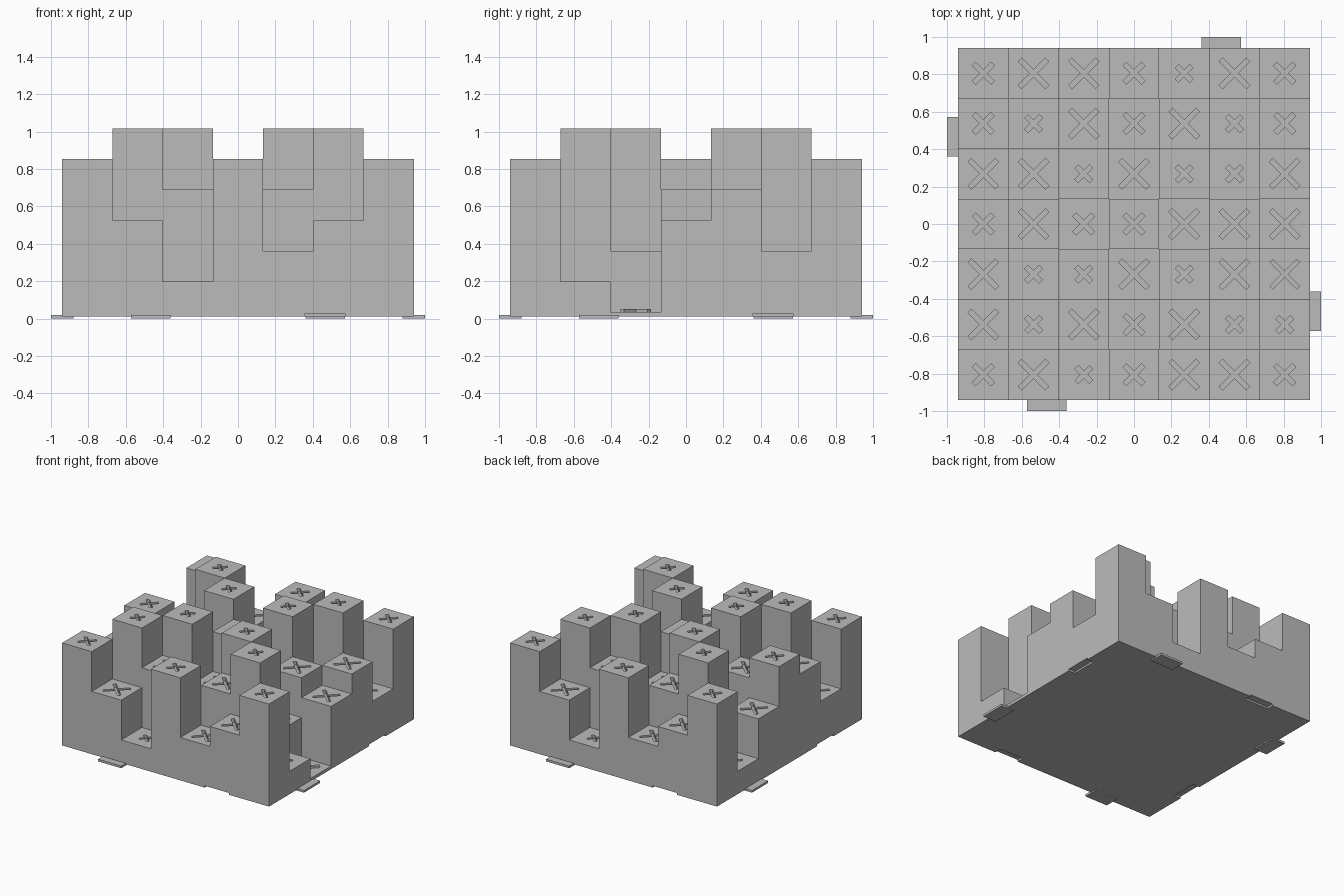
import bpy, bmesh, math
from mathutils import Matrix

if "Cube" in bpy.data.objects:
    bpy.data.objects.remove(bpy.data.objects["Cube"])

HALF = 0.94
CELL = 2 * HALF / 7
UNDER = 0.025           # underside of the towers, above the base plate

# Tower levels and cross sizes, front row first, left to right
LEVELS = ["5315235", "2642461", "4163620", "5425243", "3263614", "1642462", "5325135"]
CROSSES = ["mlsmllm", "lslmlss", "lsslsll", "mlmmlll", "llslssl", "mslmlsm", "mllmslm"]
CROSS_SIZE = {"s": (0.048, 0.026), "m": (0.059, 0.026), "l": (0.082, 0.026)}

grey = bpy.data.materials.new("grey")
grey.diffuse_color = (0.5, 0.5, 0.5, 1)
grey.use_nodes = True
grey.node_tree.nodes["Principled BSDF"].inputs["Base Color"].default_value = grey.diffuse_color


def finish(bm, name):
    bmesh.ops.remove_doubles(bm, verts=bm.verts, dist=0.0001)
    mesh = bpy.data.meshes.new(name)
    bm.to_mesh(mesh)
    bm.free()
    mesh.materials.append(grey)
    obj = bpy.data.objects.new(name, mesh)
    bpy.context.collection.objects.link(obj)
    return obj


def turn(p, k):
    """Rotate a 2D point by k quarter turns."""
    for _ in range(k % 4):
        p = (-p[1], p[0])
    return p


def height(i, j):
    if 0 <= i < 7 and 0 <= j < 7:
        return 0.035 + int(LEVELS[j][i]) * 0.1635
    return UNDER


def face(bm, pts):
    bm.faces.new([bm.verts.new(p) for p in pts])


def tower_top(bm, cx, cy, z, half, width, depth):
    """Square top with a cross sunk by depth (raised if negative)."""
    h, d = CELL / 2, width / math.sqrt(2)
    outline = []
    for k in range(4):
        # notch, then the two tips of the arm that follows it
        ring = [turn(p, k) for p in ((d, 0), (half, half - d), (half - d, half))]
        outline += ring
        lower_tip = turn((half, -half + d), k)
        a, b = turn((h, -h), k), turn((h, h), k)
        side = [a, b, ring[1], ring[0], lower_tip]
        for poly in (side, [b, ring[2], ring[1]]):
            face(bm, [(cx + x, cy + y, z) for x, y in poly])
    outline = [(cx + x, cy + y) for x, y in outline]
    face(bm, [(x, y, z - depth) for x, y in outline])
    for n, p in enumerate(outline):
        q = outline[(n + 1) % 12]
        face(bm, [(*p, z), (*q, z), (*q, z - depth), (*p, z - depth)])


# Block of square towers
bm = bmesh.new()
for j in range(7):
    for i in range(7):
        cx, cy, z = (i - 3) * CELL, (j - 3) * CELL, height(i, j)
        half, width = CROSS_SIZE[CROSSES[j][i]]
        tower_top(bm, cx, cy, z, half, width, -0.015 if z < 0.1 else 0.03)
        # walls down to every lower neighbour
        for k in range(4):
            dx, dy = turn((1, 0), k)
            low = height(i + dx, j + dy)
            if low < z - 0.001:
                a, b = [turn((CELL / 2, s * CELL / 2), k) for s in (-1, 1)]
                a, b = (cx + a[0], cy + a[1]), (cx + b[0], cy + b[1])
                face(bm, [(*a, low), (*b, low), (*b, z), (*a, z)])
face(bm, [(-HALF, -HALF, UNDER), (-HALF, HALF, UNDER), (HALF, HALF, UNDER), (HALF, -HALF, UNDER)])
finish(bm, "tower_block")

# Base plate with a slot on each side
bm = bmesh.new()
side = [(-HALF, -HALF), (0.355, -HALF), (0.355, -0.88), (0.575, -0.88), (0.575, -HALF)]
plate = [turn(p, k) for k in range(4) for p in side]
base = bm.faces.new([bm.verts.new((x, y, 0.01)) for x, y in plate])
ext = bmesh.ops.extrude_face_region(bm, geom=[base], use_keep_orig=True)
bmesh.ops.translate(bm, vec=(0, 0, UNDER - 0.01),
                    verts=[g for g in ext["geom"] if isinstance(g, bmesh.types.BMVert)])
bmesh.ops.recalc_face_normals(bm, faces=bm.faces)
finish(bm, "base_plate")

# Connecting tabs, one on each side
for k, name in enumerate(("front", "right", "back", "left")):
    bm = bmesh.new()
    mat = (Matrix.Rotation(k * math.pi / 2, 4, "Z") @ Matrix.Translation((-0.467, -0.94, 0.009))
           @ Matrix.Diagonal((0.21, 0.12, 0.018, 1)))
    bmesh.ops.create_cube(bm, size=1, matrix=mat)
    finish(bm, name + "_tab")
